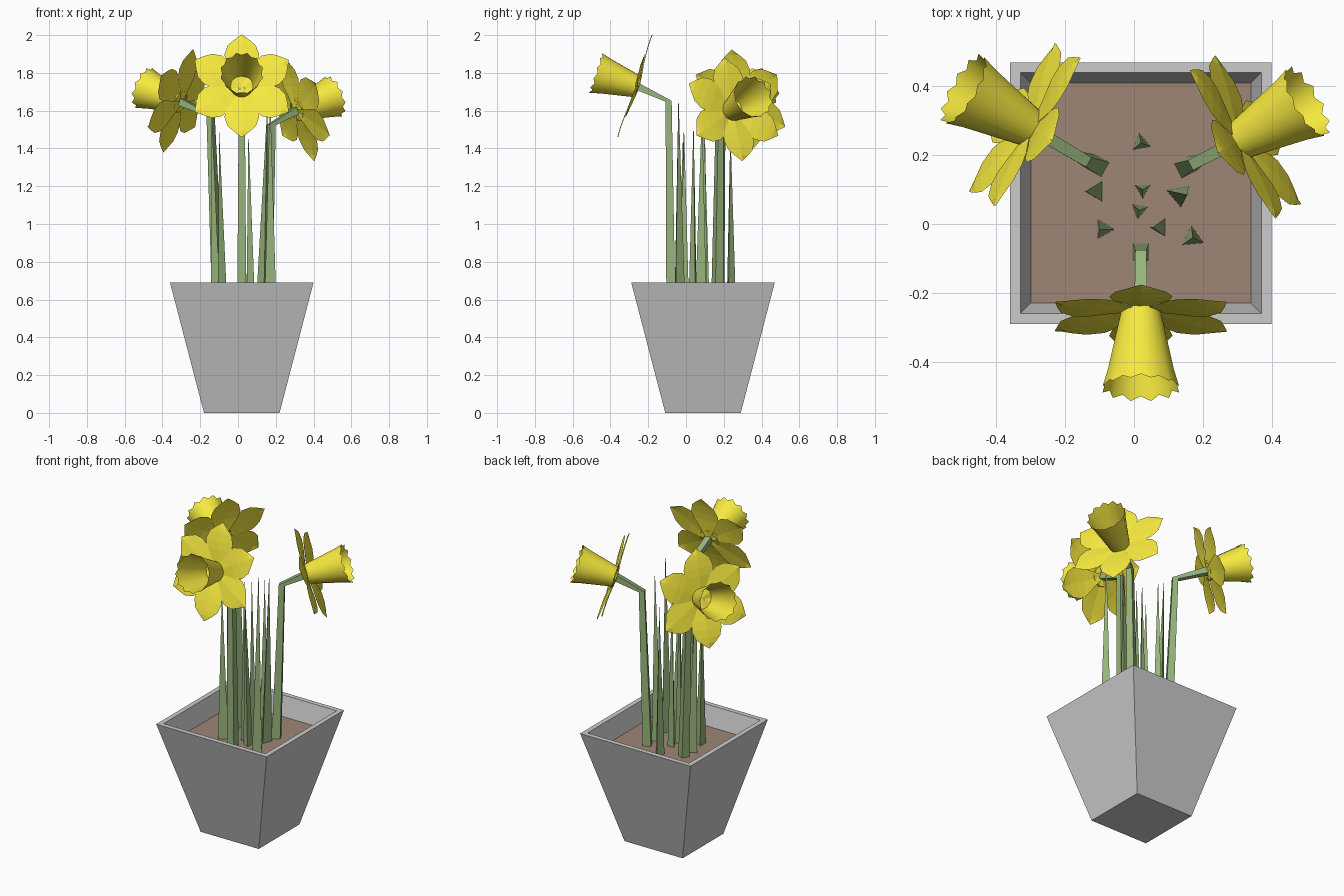
import bpy, math
from mathutils import Vector, Matrix

if "Cube" in bpy.data.objects:
    bpy.data.objects.remove(bpy.data.objects["Cube"])

CX, CY = 0.02, 0.09      # centre of the pot


def material(name, rgb):
    m = bpy.data.materials.new(name)
    m.diffuse_color = (*rgb, 1)
    m.use_nodes = True
    m.node_tree.nodes["Principled BSDF"].inputs["Base Color"].default_value = m.diffuse_color
    return m


YELLOW = material("petal_yellow", (0.93, 0.82, 0.05))
GREEN = material("stem_green", (0.31, 0.46, 0.20))
BROWN = material("soil_brown", (0.34, 0.24, 0.18))


def make(name, verts, faces, mat=None):
    me = bpy.data.meshes.new(name)
    me.from_pydata([tuple(v) for v in verts], [], faces)
    me.update()
    ob = bpy.data.objects.new(name, me)
    bpy.context.collection.objects.link(ob)
    if mat:
        me.materials.append(mat)
    return ob


def bridge(rings, n):
    """Quads joining consecutive rings of n points."""
    return [(r * n + i, r * n + (i + 1) % n, (r + 1) * n + (i + 1) % n, (r + 1) * n + i)
            for r in range(rings - 1) for i in range(n)]


def square(h, z):
    return [(CX + sx * h, CY + sy * h, z) for sx, sy in ((-1, -1), (1, -1), (1, 1), (-1, 1))]


# Tapered square pot: outside, rim, inner wall
verts = square(0.20, 0) + square(0.38, 0.69) + square(0.35, 0.69) + square(0.32, 0.57)
make("pot", verts, bridge(4, 4) + [(3, 2, 1, 0)])
make("soil", square(0.32, 0.572), [(0, 1, 2, 3)], BROWN)


def stem(name, pts, radii, n=4):
    """Angular tube through a few points."""
    pts = [Vector(p) for p in pts]
    verts = []
    for k, (p, r) in enumerate(zip(pts, radii)):
        t = (pts[min(k + 1, len(pts) - 1)] - pts[max(k - 1, 0)]).normalized()
        out = Vector((pts[-1].x - pts[0].x, pts[-1].y - pts[0].y, 0)).normalized()
        side = Vector((-out.y, out.x, 0))
        up = t.cross(side)
        for i in range(n):
            a = math.tau * (i + 0.5) / n
            verts.append(p + r * (math.cos(a) * side + math.sin(a) * up))
    last = (len(pts) - 1) * n
    faces = bridge(len(pts), n) + [tuple(range(n))[::-1], tuple(range(last, last + n))]
    make(name, verts, faces, GREEN)


# Half outline of a petal: distance from centre, half width, forward offset
PETAL = [(0.0, 0.01, -0.02), (0.07, 0.045, -0.012), (0.13, 0.083, -0.004), (0.175, 0.092, 0),
         (0.225, 0.075, 0.002), (0.255, 0.042, 0.002), (0.287, 0.001, 0)]


def petals(name, frame):
    verts, faces = [], []
    for k in range(6):
        a = math.tau * k / 6 + math.pi / 2
        u = Vector((math.cos(a), math.sin(a), 0))
        s = Vector((-u.y, u.x, 0))
        lift = 0.006 * (k % 2)
        base = len(verts)
        for d, w, f in PETAL:
            for e in (-1, 0, 1):
                z = f + lift + (0.004 if e == 0 else 0)
                verts.append(frame @ (u * d + s * w * e + Vector((0, 0, z))))
        for r in range(len(PETAL) - 1):
            for c in (0, 1):
                i = base + r * 3 + c
                faces.append((i, i + 3, i + 4, i + 1))
    make(name, verts, faces, YELLOW)


def trumpet(name, frame, n=24):
    """Open flared cup with a frilled lip."""
    verts = []
    for z, r, frill in ((-0.012, 0.058, 0), (0.17, 0.097, 0.002), (0.22, 0.110, 0.005)):
        for i in range(n):
            a = math.tau * i / n
            f = frill * (1 if i % 2 else -1)
            verts.append(frame @ Vector(((r + f) * math.cos(a), (r + f) * math.sin(a), z + 1.3 * f)))
    ob = make(name, verts, bridge(3, n), YELLOW)
    ob.data.polygons.foreach_set("use_smooth", [True] * len(ob.data.polygons))


# Flowers: name, facing angle, head centre, stem base, stem bend
PITCH = math.radians(18)
FLOWERS = [
    ("front", 270, (0.02, -0.265, 1.73), (0.02, -0.08, 0.57), (0.02, -0.092, 1.65)),
    ("left", 150, (-0.313, 0.286, 1.65), (-0.105, 0.17, 0.57), (-0.145, 0.187, 1.575)),
    ("right", 30, (0.32, 0.25, 1.605), (0.15, 0.165, 0.57), (0.178, 0.178, 1.525)),
]
for name, az, head, base, bend in FLOWERS:
    a = math.radians(az)
    d = Vector((math.cos(a) * math.cos(PITCH), math.sin(a) * math.cos(PITCH), math.sin(PITCH)))
    side = Vector((-math.sin(a), math.cos(a), 0))
    up = d.cross(side)
    frame = Matrix.Translation(head) @ Matrix((side, up, d)).transposed().to_4x4()
    petals(name + "_petals", frame)
    trumpet(name + "_trumpet", frame)
    stem(name + "_stem", [base, bend, frame @ Vector((0, 0, -0.012))], (0.034, 0.023, 0.027))

# Spiky three-sided leaves: x, y, radius, turn, tip height, tip lean in x
LEAVES = [
    (0.02, 0.235, 0.030, 100, 1.50, 0.0),
    (-0.11, 0.095, 0.034, 60, 1.60, -0.03),
    (-0.09, -0.015, 0.033, 0, 1.50, -0.01),
    (0.025, 0.10, 0.026, 150, 1.55, 0.0),
    (0.015, 0.04, 0.027, 20, 1.55, 0.0),
    (0.13, 0.085, 0.037, 40, 1.62, 0.025),
    (0.075, -0.01, 0.030, 60, 1.50, -0.02),
    (0.17, -0.04, 0.036, 95, 1.69, 0.0),
]
for k, (x, y, r, turn, top, lean) in enumerate(LEAVES):
    ring = []
    for i in range(3):
        a = math.radians(turn + 120 * i)
        ring.append((x + r * math.cos(a), y + r * math.sin(a), 0.57))
    make(f"leaf_{k + 1}", ring + [(x + lean, y, top)],
         [(2, 1, 0), (0, 1, 3), (1, 2, 3), (2, 0, 3)], GREEN)
